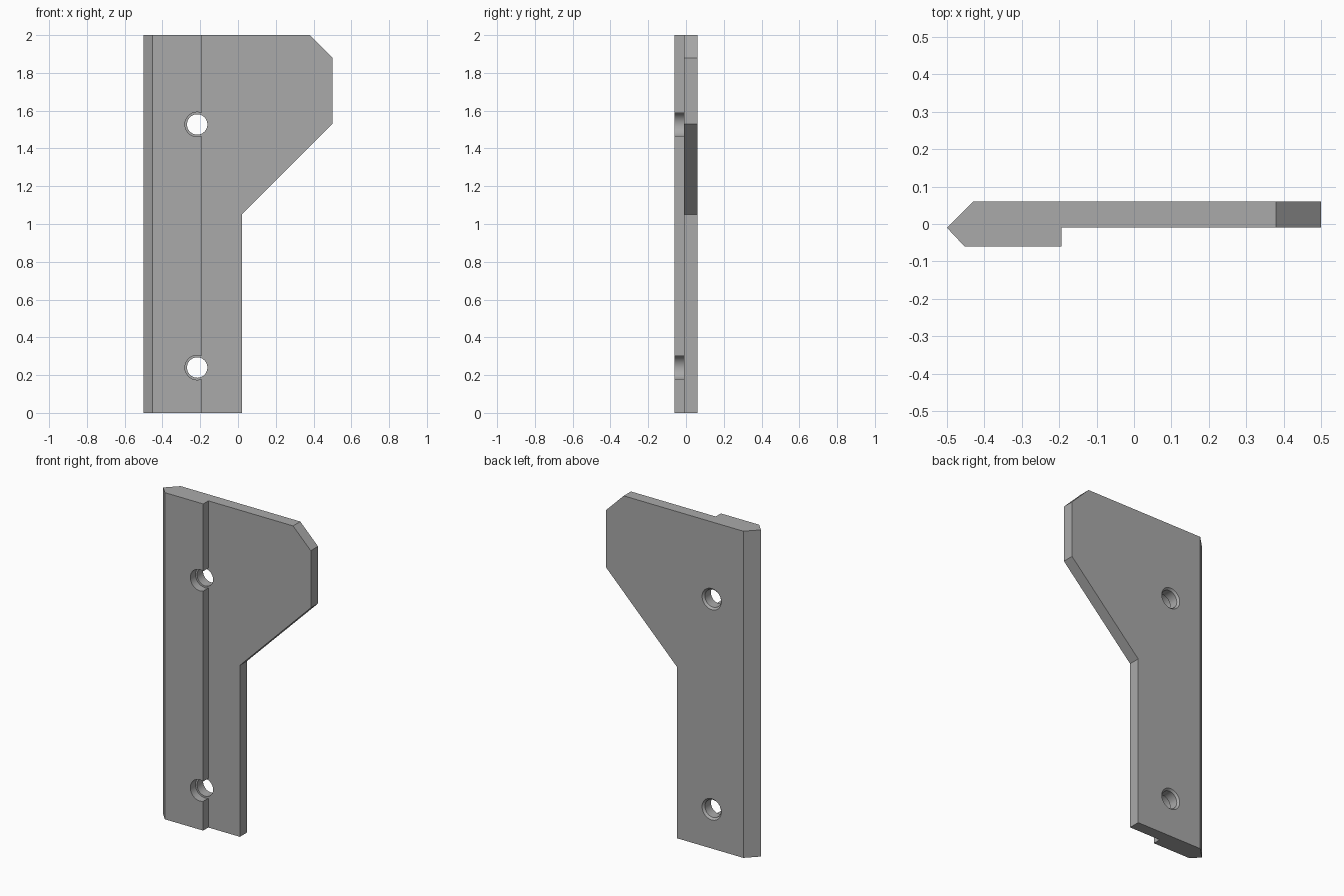
import bpy, bmesh, math
from mathutils import Vector

default = bpy.data.objects.get("Cube")
if default:
    bpy.data.objects.remove(default, do_unlink=True)

grey = bpy.data.materials.new("plain grey")
grey.use_nodes = True
grey.diffuse_color = (0.4, 0.4, 0.4, 1)
grey.node_tree.nodes["Principled BSDF"].inputs["Base Color"].default_value = (0.4, 0.4, 0.4, 1)


def finish(name, bm):
    bmesh.ops.recalc_face_normals(bm, faces=bm.faces)
    mesh = bpy.data.meshes.new(name)
    bm.to_mesh(mesh)
    bm.free()
    mesh.materials.append(grey)
    obj = bpy.data.objects.new(name, mesh)
    bpy.context.collection.objects.link(obj)
    return obj


def prism(name, points, direction):
    """Extrude a flat outline along a direction."""
    bm = bmesh.new()
    face = bm.faces.new([bm.verts.new(p) for p in points])
    out = bmesh.ops.extrude_face_region(bm, geom=[face])
    moved = [g for g in out["geom"] if isinstance(g, bmesh.types.BMVert)]
    bmesh.ops.translate(bm, verts=moved, vec=Vector(direction))
    return finish(name, bm)


def lathe(name, profile, x, z, sides=48):
    """Revolve (radius, y) points about a y-aligned axis."""
    bm = bmesh.new()
    rings = []
    for r, y in profile:
        angles = [2 * math.pi * i / sides for i in range(sides)]
        rings.append([bm.verts.new((x + r * math.cos(a), y, z + r * math.sin(a))) for a in angles])
    for a, b in zip(rings, rings[1:]):
        for i in range(sides):
            j = (i + 1) % sides
            bm.faces.new((a[i], a[j], b[j], b[i]))
    bm.faces.new(rings[0])
    bm.faces.new(rings[-1])
    return finish(name, bm)


def cut(target, cutter, operation):
    cutter.hide_render = True
    mod = target.modifiers.new(operation.title(), "BOOLEAN")
    mod.operation = operation
    mod.solver = "EXACT"
    mod.object = cutter
    bpy.context.view_layer.objects.active = target
    bpy.ops.object.modifier_apply(modifier=mod.name)
    bpy.data.objects.remove(cutter, do_unlink=True)


# Stepped cross-section with a pointed left edge, seen from above
BACK, STEP, FRONT = 0.06, -0.01, -0.06
section = [(-0.5, STEP), (-0.453, FRONT), (-0.194, FRONT), (-0.194, STEP), (0.6, STEP), (0.6, BACK), (-0.43, BACK)]
plate = prism("bracket_plate", [(x, y, -0.1) for x, y in section], (0, 0, 2.2))

# Flag-shaped outline, seen from the front
outline = [(-0.6, 0), (0.02, 0), (0.02, 1.05), (0.5, 1.53), (0.5, 1.88), (0.38, 2), (-0.6, 2)]
cut(plate, prism("outline_cutter", [(x, -0.2, z) for x, z in outline], (0, 0.4, 0)), "INTERSECT")

# Bolt holes: wide in the raised strip, with a bevelled rim at the back
bore, wide = 0.054, 0.065
hole = [(wide, -0.1), (wide, STEP - 0.0002), (bore, STEP - 0.0002), (bore, BACK - 0.012),
        (wide, BACK), (wide, 0.1)]
for z in (0.24, 1.527):
    cut(plate, lathe("hole_cutter", hole, -0.216, z), "DIFFERENCE")

bpy.ops.object.select_all(action="DESELECT")
plate.select_set(True)
bpy.context.view_layer.objects.active = plate
bpy.ops.object.shade_smooth_by_angle(angle=math.radians(25))
